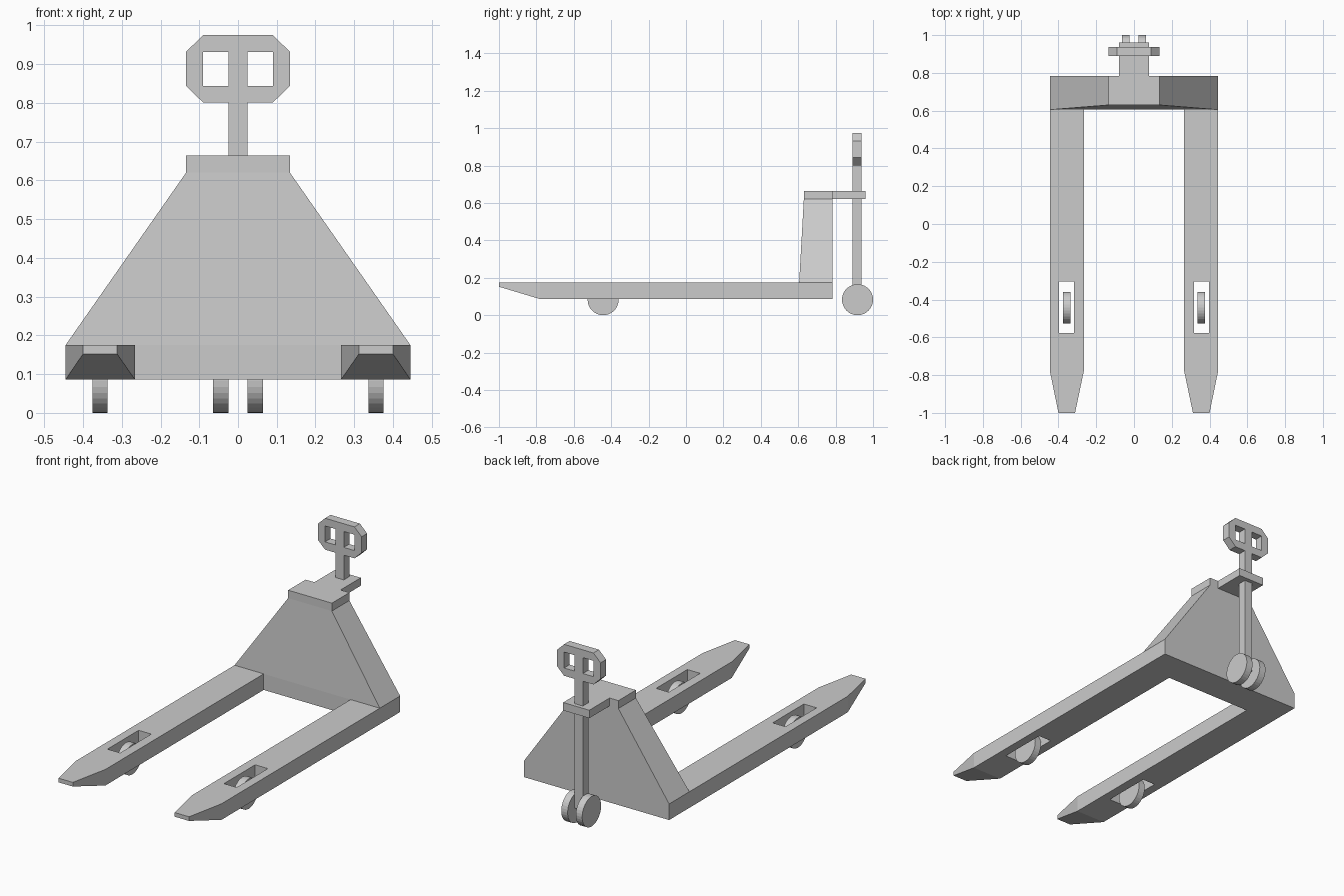
import bpy, bmesh, math
from mathutils import Matrix

if "Cube" in bpy.data.objects:
    bpy.data.objects.remove(bpy.data.objects["Cube"])


def make_object(name, bm):
    bmesh.ops.recalc_face_normals(bm, faces=bm.faces)
    mesh = bpy.data.meshes.new(name)
    bm.to_mesh(mesh)
    bm.free()
    ob = bpy.data.objects.new(name, mesh)
    bpy.context.collection.objects.link(ob)
    return ob


def loft(name, rings):
    """Skin a list of equal-length point rings and cap both ends."""
    bm = bmesh.new()
    vs = [[bm.verts.new(p) for p in ring] for ring in rings]
    n = len(vs[0])
    for a, b in zip(vs, vs[1:]):
        for i in range(n):
            j = (i + 1) % n
            bm.faces.new((a[i], a[j], b[j], b[i]))
    bm.faces.new(vs[0])
    bm.faces.new(vs[-1])
    return make_object(name, bm)


def rect_y(y, x0, x1, z0, z1):
    return [(x0, y, z0), (x1, y, z0), (x1, y, z1), (x0, y, z1)]


def rect_z(z, x, y0, y1):
    return [(-x, y0, z), (x, y0, z), (x, y1, z), (-x, y1, z)]


def box(name, x0, x1, y0, y1, z0, z1):
    return loft(name, [rect_y(y0, x0, x1, z0, z1), rect_y(y1, x0, x1, z0, z1)])


def wheel(name, x0, x1, y, r=0.083):
    bm = bmesh.new()
    place = Matrix.Translation(((x0 + x1) / 2, y, r)) @ Matrix.Rotation(math.pi / 2, 4, 'Y')
    bmesh.ops.create_cone(bm, cap_ends=True, segments=32, radius1=r, radius2=r,
                          depth=x1 - x0, matrix=place)
    return make_object(name, bm)


def cut(ob, cutter):
    mod = ob.modifiers.new("cut", 'BOOLEAN')
    mod.operation = 'DIFFERENCE'
    mod.solver = 'EXACT'
    mod.object = cutter
    cutter.hide_render = True
    cutter.hide_viewport = True


def mirror(ob):
    ob.modifiers.new("mirror", 'MIRROR').use_axis = (True, False, False)


# Forks with tapered tips and roller slots
fork = loft("forks", [rect_y(-1.0, 0.312, 0.40, 0.152, 0.175),
                      rect_y(-0.78, 0.266, 0.445, 0.086, 0.175),
                      rect_y(0.605, 0.266, 0.445, 0.086, 0.175)])
cut(fork, box("slot_cutter", 0.318, 0.396, -0.577, -0.304, 0.0, 0.3))
mirror(fork)

# Load rollers
mirror(wheel("load_rollers", 0.337, 0.376, -0.443))

# Body: crossbar with sloping tower
loft("body", [rect_z(0.086, 0.445, 0.605, 0.783),
              rect_z(0.175, 0.445, 0.605, 0.783),
              rect_z(0.62, 0.134, 0.63, 0.783)])

# Top plate with a tab reaching back to the steering column
tee = [(-0.134, 0.63), (0.134, 0.63), (0.134, 0.783), (0.08, 0.783),
       (0.08, 0.96), (-0.08, 0.96), (-0.08, 0.783), (-0.134, 0.783)]
loft("top_plate", [[(x, y, z) for x, y in tee] for z in (0.62, 0.664)])

# Steering column and wheels
Y0, Y1 = 0.89, 0.938
box("steering_column", -0.025, 0.025, Y0, Y1, 0.086, 0.81)
mirror(wheel("steering_wheels", 0.025, 0.064, 0.917))

# Handle: octagonal loop with two grip openings
octagon = [(-0.09, 0.801), (0.09, 0.801), (0.134, 0.844), (0.134, 0.932),
           (0.09, 0.975), (-0.09, 0.975), (-0.134, 0.932), (-0.134, 0.844)]
handle = loft("handle", [[(x, y, z) for x, z in octagon] for y in (Y0, Y1)])
for side in (-1, 1):
    xs = sorted((side * 0.025, side * 0.09))
    cut(handle, box("grip_cutter", xs[0], xs[1], 0.8, 1.05, 0.844, 0.932))
